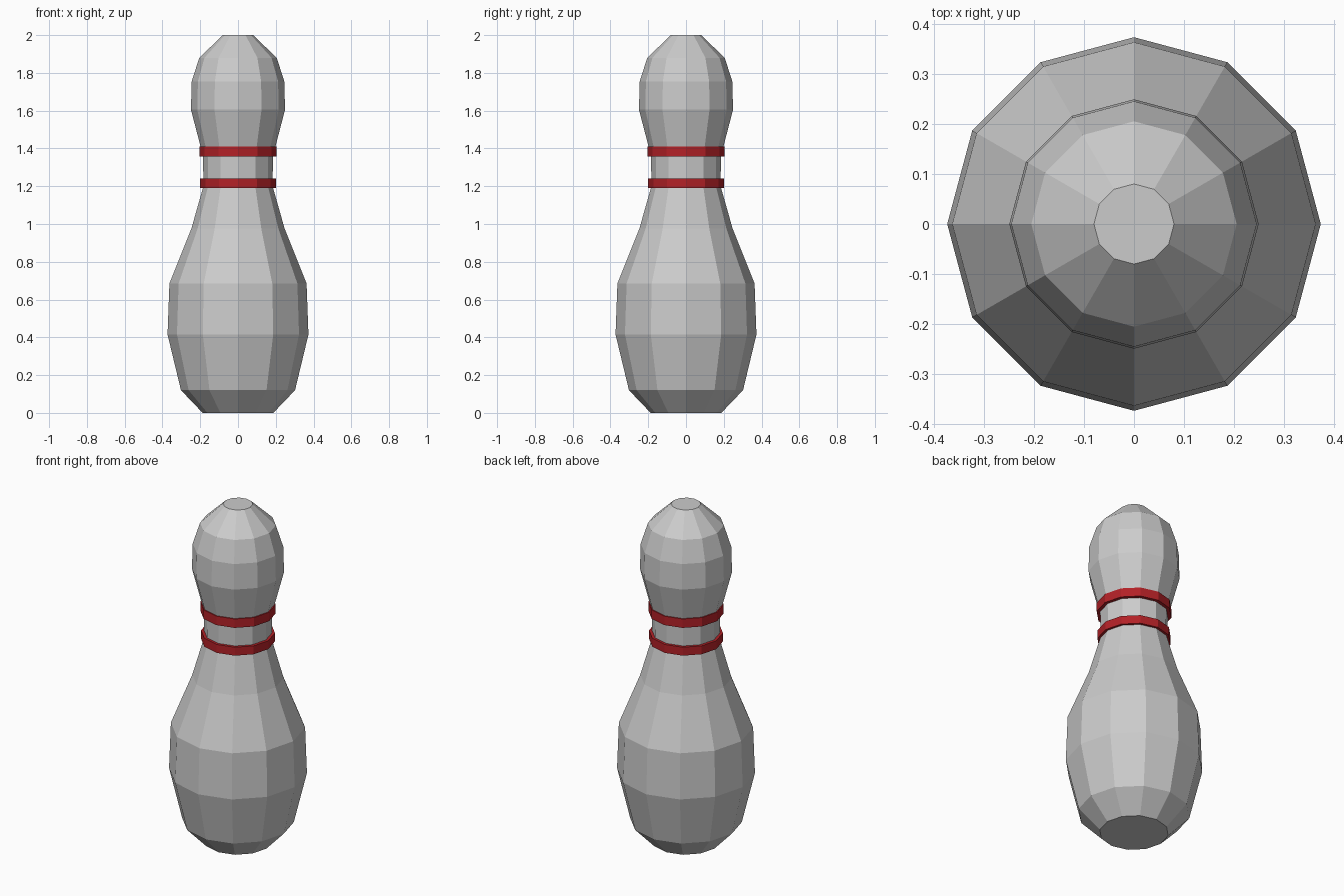
import bpy, bmesh
from math import cos, sin, tau

if "Cube" in bpy.data.objects:
    bpy.data.objects.remove(bpy.data.objects["Cube"])

SIDES = 12


def lathe(name, profile, closed=False, material=None):
    """Spin a (radius, z) profile; closed joins last ring to first, else ends are capped."""
    bm = bmesh.new()
    rings = [[bm.verts.new((r * cos(tau * i / SIDES), r * sin(tau * i / SIDES), z))
              for i in range(SIDES)] for r, z in profile]
    pairs = list(zip(rings, rings[1:]))
    if closed:
        pairs.append((rings[-1], rings[0]))
    else:
        bm.faces.new(rings[0][::-1])
        bm.faces.new(rings[-1])
    for a, b in pairs:
        for i in range(SIDES):
            j = (i + 1) % SIDES
            bm.faces.new((a[i], a[j], b[j], b[i]))
    bmesh.ops.recalc_face_normals(bm, faces=bm.faces)
    mesh = bpy.data.meshes.new(name)
    bm.to_mesh(mesh)
    bm.free()
    obj = bpy.data.objects.new(name, mesh)
    bpy.context.collection.objects.link(obj)
    if material:
        mesh.materials.append(material)
    return obj


red = bpy.data.materials.new("red")
red.diffuse_color = (0.45, 0.015, 0.02, 1)
red.use_nodes = True
red.node_tree.nodes["Principled BSDF"].inputs["Base Color"].default_value = red.diffuse_color

# Pin body: base, belly, neck, head
lathe("pin_body", [
    (0.187, 0.0), (0.302, 0.12), (0.373, 0.415), (0.363, 0.685),
    (0.247, 0.975), (0.183, 1.20), (0.185, 1.36), (0.249, 1.605),
    (0.245, 1.755), (0.205, 1.88), (0.08, 2.0)])

# Raised neck stripes
for name, r, z0, z1 in (("lower_stripe", 0.200, 1.19, 1.24),
                        ("upper_stripe", 0.204, 1.357, 1.41)):
    lathe(name, [(0.18, z0), (r, z0), (r, z1), (0.18, z1)], closed=True, material=red)
